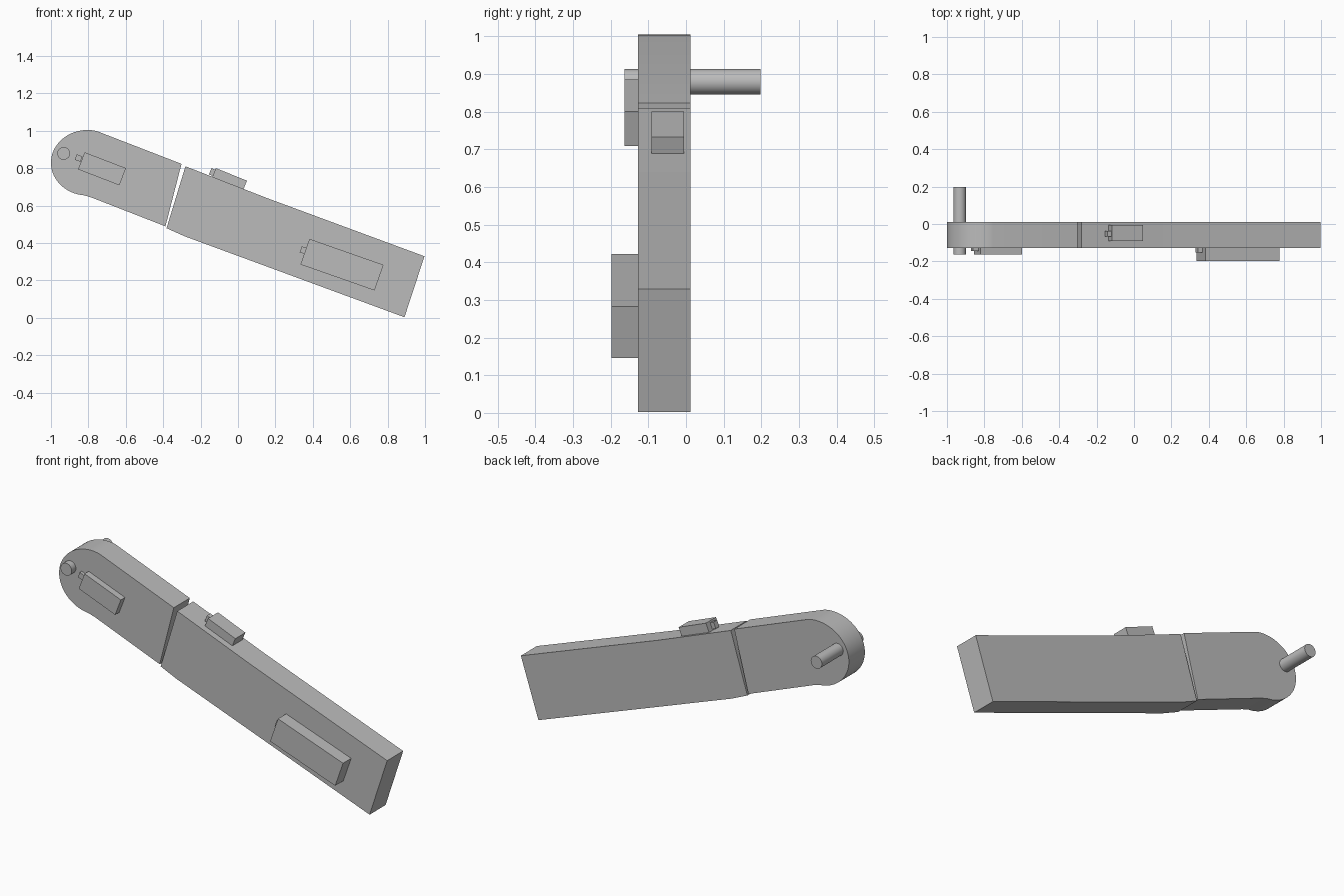
import bpy
import bmesh
import math
from mathutils import Vector

cube = bpy.data.objects.get("Cube")
if cube:
    bpy.data.objects.remove(cube, do_unlink=True)

grey = bpy.data.materials.new("plain grey")
grey.use_nodes = True
colour = (0.5, 0.5, 0.5, 1)
grey.diffuse_color = colour
grey.node_tree.nodes["Principled BSDF"].inputs["Base Color"].default_value = colour

FRONT, BACK = -0.127, 0.012


def slab(name, outline, y0, y1, smooth=False):
    """Extrude an (x, z) outline from y0 to y1."""
    bm = bmesh.new()
    face = bm.faces.new([bm.verts.new((x, y0, z)) for x, z in outline])
    grown = bmesh.ops.extrude_face_region(bm, geom=[face])["geom"]
    verts = [v for v in grown if isinstance(v, bmesh.types.BMVert)]
    bmesh.ops.translate(bm, verts=verts, vec=(0, y1 - y0, 0))
    bmesh.ops.recalc_face_normals(bm, faces=bm.faces)
    mesh = bpy.data.meshes.new(name)
    bm.to_mesh(mesh)
    bm.free()
    mesh.materials.append(grey)
    obj = bpy.data.objects.new(name, mesh)
    bpy.context.collection.objects.link(obj)
    if smooth:
        bpy.ops.object.select_all(action="DESELECT")
        obj.select_set(True)
        bpy.context.view_layer.objects.active = obj
        bpy.ops.object.shade_smooth_by_angle(angle=math.radians(25))
    return obj


def arc(cx, cz, rx, rz, start, end, count):
    angles = [math.radians(start + (end - start) * i / count) for i in range(count + 1)]
    return [(cx + rx * math.cos(a), cz + rz * math.sin(a)) for a in angles]


def tilted_box(name, top_left, top_right, height, y0, y1):
    """Box whose top edge runs between two (x, z) points."""
    a, b = Vector(top_left), Vector(top_right)
    along = (b - a).normalized()
    down = Vector((along.y, -along.x)) * height
    return slab(name, [a, b, b + down, a + down], y0, y1)


# Rounded end section and long arm, split by a narrow gap
slab("rounded_end", arc(-0.805, 0.829, 0.195, 0.175, 75, 265, 48)
     + [(-0.783, 0.643), (-0.388, 0.489), (-0.302, 0.823)], FRONT, BACK, True)
slab("long_arm", [(-0.281, 0.81), (-0.382, 0.479), (-0.286, 0.436),
                  (0.89, 0.003), (0.997, 0.329), (0.158, 0.639)], FRONT, BACK)

# Pin passing through the rounded end
slab("pin", arc(-0.932, 0.879, 0.034, 0.034, 0, 348.75, 31), -0.163, 0.198, True)

# Blocks, each with a small nub on its upper end
tilted_box("end_block", (-0.82, 0.885), (-0.599, 0.8), 0.098, -0.163, FRONT)
tilted_box("end_block_nub", (-0.862, 0.874), (-0.832, 0.863), 0.031, -0.145, FRONT)
tilted_box("arm_block", (0.382, 0.422), (0.778, 0.283), 0.145, -0.198, FRONT)
tilted_box("arm_block_nub", (0.341, 0.382), (0.37, 0.372), 0.034, -0.153, FRONT)
tilted_box("top_block", (-0.118, 0.8), (0.048, 0.733), 0.06, -0.092, -0.005)
tilted_box("top_block_nub", (-0.142, 0.8), (-0.115, 0.789), 0.036, -0.067, -0.037)
